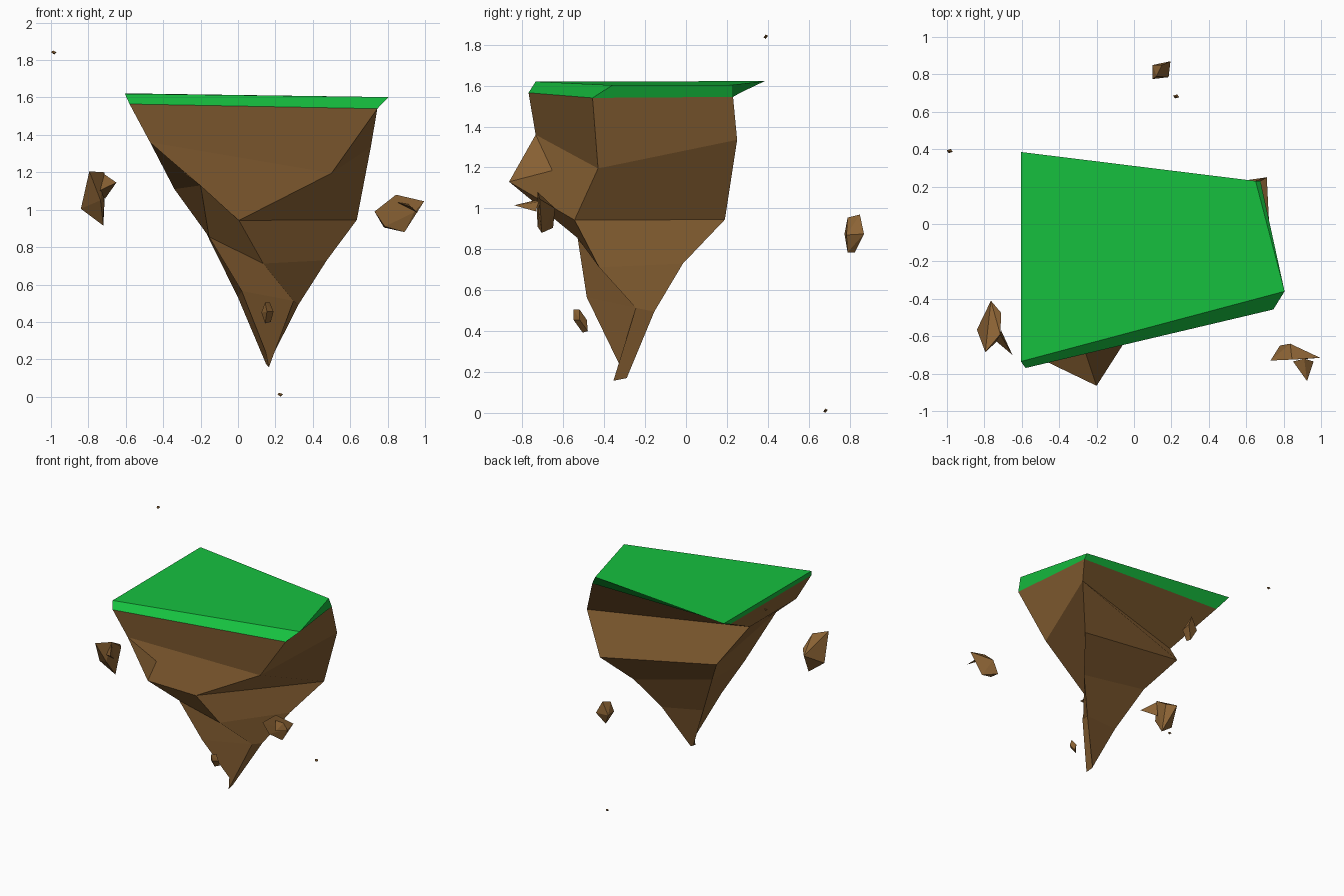
import bpy, bmesh


def material(name, color):
    m = bpy.data.materials.new(name)
    m.diffuse_color = color
    return m


GREEN = material("grass", (0.008, 0.53, 0.05, 1))
BROWN = material("earth", (0.26, 0.125, 0.035, 1))


def finish(bm, name, mat):
    mesh = bpy.data.meshes.new(name)
    bm.to_mesh(mesh)
    bm.free()
    mesh.materials.append(mat)
    ob = bpy.data.objects.new(name, mesh)
    bpy.context.collection.objects.link(ob)


def loft(name, rings, mat, cap_top):
    """Skin four-cornered rings, listed from top to bottom."""
    bm = bmesh.new()
    vs = [[bm.verts.new(p) for p in r] for r in rings]
    for up, low in zip(vs, vs[1:]):
        for i in range(4):
            j = (i + 1) % 4
            bm.faces.new((up[i], low[i], low[j], up[j]))
    if cap_top:
        bm.faces.new(vs[0])
    bm.faces.new(vs[-1][::-1])
    finish(bm, name, mat)


def rock(name, *clusters):
    """Chunky stone from the convex hull of each point cluster."""
    bm = bmesh.new()
    for pts in clusters:
        vs = [bm.verts.new(p) for p in pts]
        res = bmesh.ops.convex_hull(bm, input=vs)
        loose = [v for v in res["geom_interior"] if isinstance(v, bmesh.types.BMVert)]
        bmesh.ops.delete(bm, geom=loose, context="VERTS")
    bmesh.ops.recalc_face_normals(bm, faces=bm.faces)
    finish(bm, name, BROWN)


# Grass slab: corners run front left, front right, back right, back left
top = [(-.605, -.735, 1.62), (.805, -.36, 1.602), (.65, .23, 1.604), (-.605, .385, 1.622)]
rim = [(-.58, -.77, 1.565), (.745, -.457, 1.54), (.676, .23, 1.545), (-.58, .265, 1.565)]
loft("grass_top", [top, rim], GREEN, True)

# Tapering earth below the grass
earth = [
    rim,
    [(-.47, -.735, 1.36), (.5, -.43, 1.195), (.71, .25, 1.335), (-.47, -.14, 1.36)],
    [(-.2, -.865, 1.13), (.005, -.545, .943), (.635, .19, .945), (-.34, .097, 1.11)],
    [(-.155, -.53, .855), (.135, -.425, .712), (.475, -.015, .73), (-.17, -.09, .875)],
    [(.02, -.485, .565), (.297, -.245, .513), (.325, -.155, .495), (0, -.22, .53)],
    [(.15, -.325, .235), (.165, -.355, .157), (.16, -.29, .17), (.15, -.31, .175)],
]
loft("earth_body", earth, BROWN, False)

# Floating stones
rock("left_stone",
     [(-.795, -.685, 1.205), (-.715, -.59, 1.2), (-.71, -.475, 1.12), (-.765, -.41, 1.1),
      (-.84, -.565, 1.005), (-.72, -.535, .915), (-.735, -.63, 1.05)],
     [(-.65, -.70, 1.145), (-.715, -.59, 1.19), (-.745, -.62, 1.1), (-.71, -.57, 1.06)])
rock("right_stone",
     [(.73, -.73, .99), (.78, -.65, .905), (.835, -.64, 1.0), (.89, -.705, .88),
      (.845, -.725, 1.08), (.94, -.72, .985), (.995, -.715, 1.045), (.785, -.725, .91)],
     [(.925, -.84, 1.015), (.85, -.735, 1.04), (.96, -.735, .985), (.91, -.72, 1.03)])
rock("back_stone",
     [(.12, .79, .955), (.15, .85, .97), (.195, .87, .875), (.1, .85, .87),
      (.185, .785, .87), (.1, .775, .875), (.14, .825, .785), (.15, .79, .785)])
rock("front_stone",
     [(.145, -.55, .505), (.17, -.52, .505), (.125, -.525, .45), (.19, -.52, .455),
      (.155, -.55, .455), (.155, -.485, .455), (.175, -.48, .4), (.145, -.505, .392)])

# Tiny crumbs high and low
for name, (x, y, z) in {"upper_crumb": (-.985, .39, 1.84),
                        "lower_crumb": (.225, .682, .011)}.items():
    rock(name, [(x - .016, y + .004, z + .003), (x + .016, y - .004, z + .002),
                (x - .006, y - .011, z - .004), (x + .006, y + .011, z + .004),
                (x - .003, y, z + .01), (x + .003, y, z - .011)])
